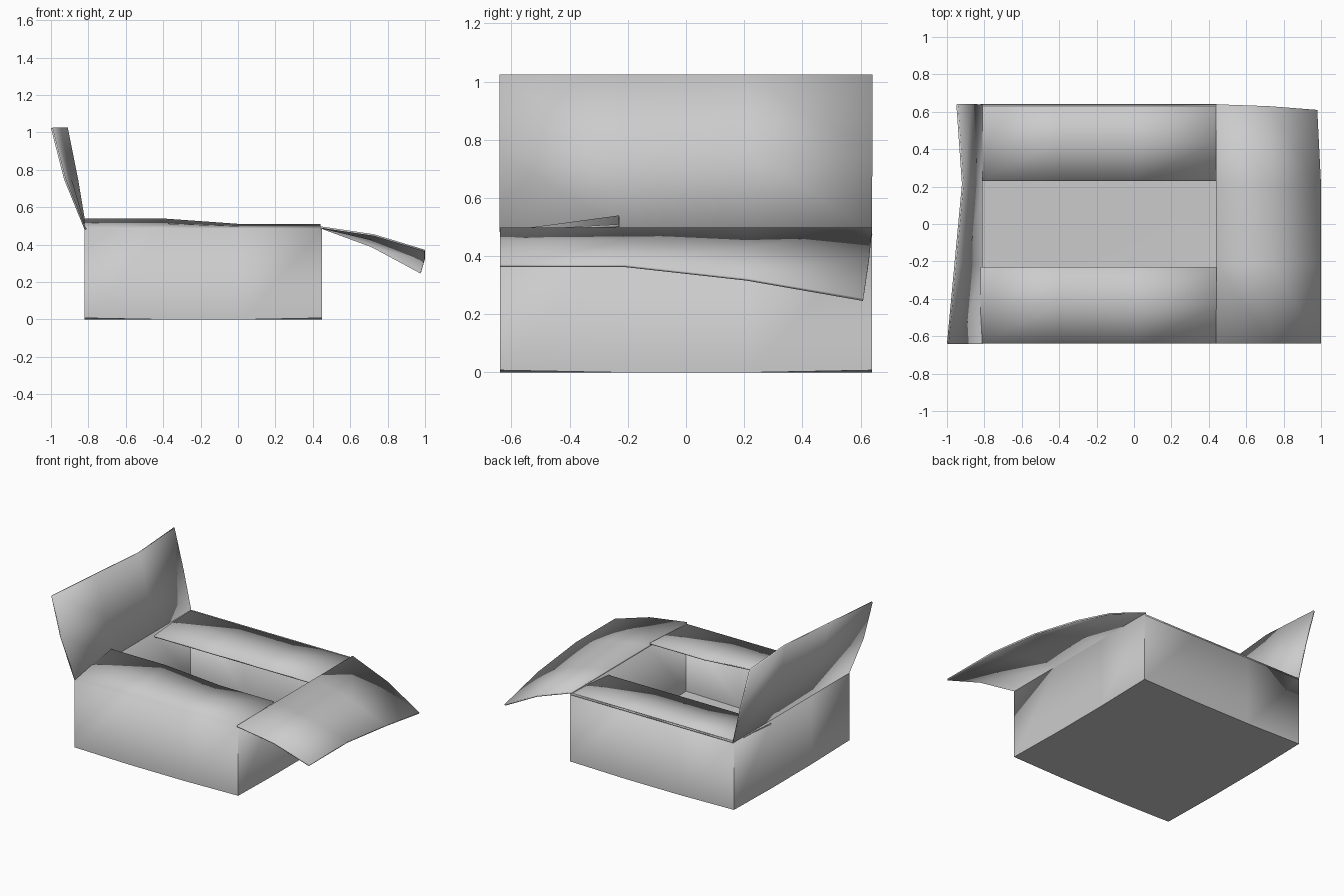
import bpy
import bmesh

if "Cube" in bpy.data.objects:
    bpy.data.objects.remove(bpy.data.objects["Cube"])

LEFT, RIGHT, HALF, TOP = 0.45, -0.82, 0.64, 0.485
CARD = 0.01

# One plain card colour
card = bpy.data.materials.new("grey card")
card.use_nodes = True
colour = (0.6, 0.6, 0.6, 1)
card.diffuse_color = colour
card.node_tree.nodes["Principled BSDF"].inputs["Base Color"].default_value = colour


def finish(name, bm):
    """Turn a surface into a card of even thickness, measured inwards."""
    mesh = bpy.data.meshes.new(name)
    bm.to_mesh(mesh)
    bm.free()
    mesh.materials.append(card)
    obj = bpy.data.objects.new(name, mesh)
    bpy.context.collection.objects.link(obj)
    solid = obj.modifiers.new("thickness", "SOLIDIFY")
    solid.thickness = CARD
    solid.offset = -1
    solid.use_even_offset = True
    bpy.ops.object.select_all(action="DESELECT")
    obj.select_set(True)
    bpy.context.view_layer.objects.active = obj
    bpy.ops.object.shade_smooth_by_angle()


def spread(a, b):
    """Four evenly spaced values: the creases along a panel."""
    return [a + (b - a) * i / 3 for i in range(4)]


def sheet(rows):
    """Surface through rows of x, y and z lists."""
    bm = bmesh.new()
    grid = [[bm.verts.new(p) for p in zip(*row)] for row in rows]
    for near, far in zip(grid, grid[1:]):
        for i in range(3):
            bm.faces.new((near[i], near[i + 1], far[i + 1], far[i]))
    return bm


# Open box body: floor with slightly lifted corners, walls pulled up from its rim
lifted = 0.008
bm = sheet([
    (spread(LEFT, RIGHT), [y] * 4, [lifted, 0, 0, lifted] if abs(y) > 0.5 else [0] * 4)
    for y in spread(-HALF, HALF)
])
rim = [e for e in bm.edges if e.is_boundary]
walls = bmesh.ops.extrude_edge_only(bm, edges=rim)
for v in walls["geom"]:
    if isinstance(v, bmesh.types.BMVert):
        v.co.z = TOP
bmesh.ops.recalc_face_normals(bm, faces=bm.faces[:])
finish("box_body", bm)

# Inward flaps: the front one springs up, the back one sags
along = spread(RIGHT, LEFT - 0.01)
finish("front_flap", sheet([
    (along, [-HALF] * 4, [TOP] * 4),
    (along, [-0.435] * 4, [0.512, 0.512, 0.498, 0.498]),
    (along, [-0.23] * 4, [0.54, 0.54, 0.51, 0.51]),
]))
back = along[::-1]
finish("back_flap", sheet([
    (back, [HALF] * 4, [TOP] * 4),
    (back, [0.435] * 4, [0.478] * 4),
    (back, [0.23] * 4, [0.46] * 4),
]))

# Outward flaps: one droops and twists, the other stands up
side = spread(HALF, -HALF)
finish("left_flap", sheet([
    ([LEFT - 0.01] * 4, side, [0.498] * 4),
    ([0.72, 0.73, 0.73, 0.73], spread(0.63, -HALF), [0.395, 0.43, 0.455, 0.455]),
    ([0.98, 1, 1, 1], [0.61, 0.21, -0.21, -HALF], [0.255, 0.325, 0.372, 0.372]),
]))
finish("right_flap", sheet([
    ([RIGHT] * 4, side, [0.48] * 4),
    ([-0.88, -0.865, -0.9, -0.93], side, [0.75] * 4),
    ([-0.95, -0.92, -0.96, -1], side, [1.023] * 4),
]))
